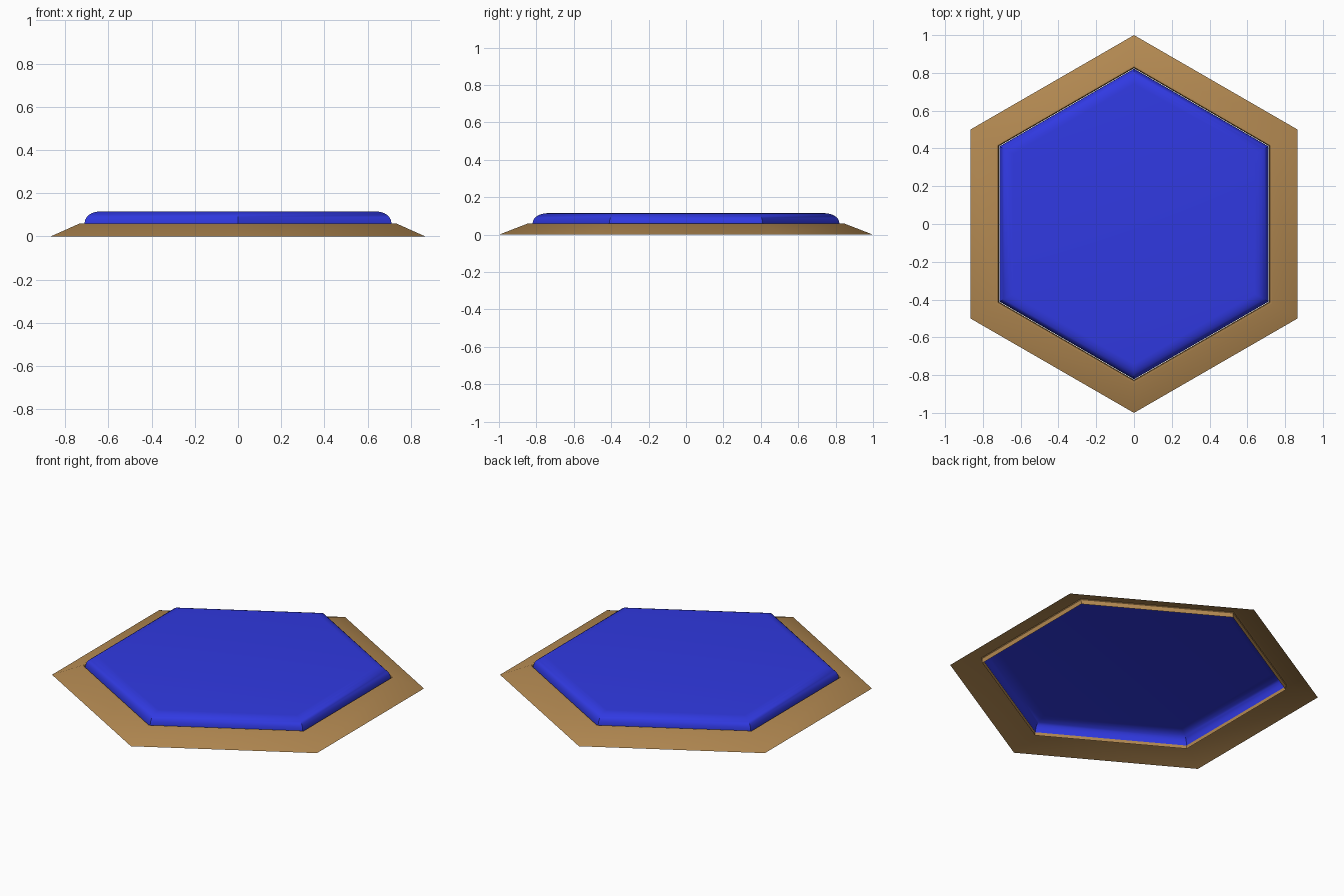
import bpy, bmesh, math

if "Cube" in bpy.data.objects:
    bpy.data.objects.remove(bpy.data.objects["Cube"])


def material(name, rgb):
    m = bpy.data.materials.new(name)
    m.diffuse_color = (*rgb, 1)
    m.use_nodes = True
    m.node_tree.nodes["Principled BSDF"].inputs["Base Color"].default_value = m.diffuse_color
    return m


def hex_part(name, profile, mat, cap=False):
    """Sweep a (radius, height) profile round a hexagon, pointing along y."""
    bm = bmesh.new()
    rings = []
    for r, z in profile:
        rings.append([bm.verts.new((r * math.cos(a), r * math.sin(a), z))
                      for a in (math.radians(90 + 60 * i) for i in range(6))])
    for low, high in zip(rings, rings[1:]):
        for i in range(6):
            j = (i + 1) % 6
            bm.faces.new((low[i], low[j], high[j], high[i]))
    if cap:
        bm.faces.new(rings[-1])
    mesh = bpy.data.meshes.new(name)
    bm.to_mesh(mesh)
    bm.free()
    mesh.materials.append(mat)
    ob = bpy.data.objects.new(name, mesh)
    bpy.context.collection.objects.link(ob)
    bpy.ops.object.select_all(action='DESELECT')
    ob.select_set(True)
    bpy.context.view_layer.objects.active = ob
    bpy.ops.object.shade_smooth_by_angle(angle=math.radians(30))
    return ob


tan = material("tan", (0.45, 0.25, 0.083))
blue = material("blue", (0.03, 0.041, 0.76))

# Sloped border, open underneath, with a short inner lip
hex_part("border", [(1.0, 0), (0.845, 0.06), (0.831, 0.06),
                    (0.827, 0.056), (0.825, 0.03)], tan)

# Domed panel: quarter-round edge and flat top, open underneath
R, edge, z0, z1 = 0.82, 0.08, 0.062, 0.115
curve = [(R - edge * (1 - math.cos(t)), z0 + (z1 - z0) * math.sin(t))
         for t in (math.radians(15 * k) for k in range(7))]
hex_part("panel", [(R + 0.002, 0.048)] + curve, blue, cap=True)
